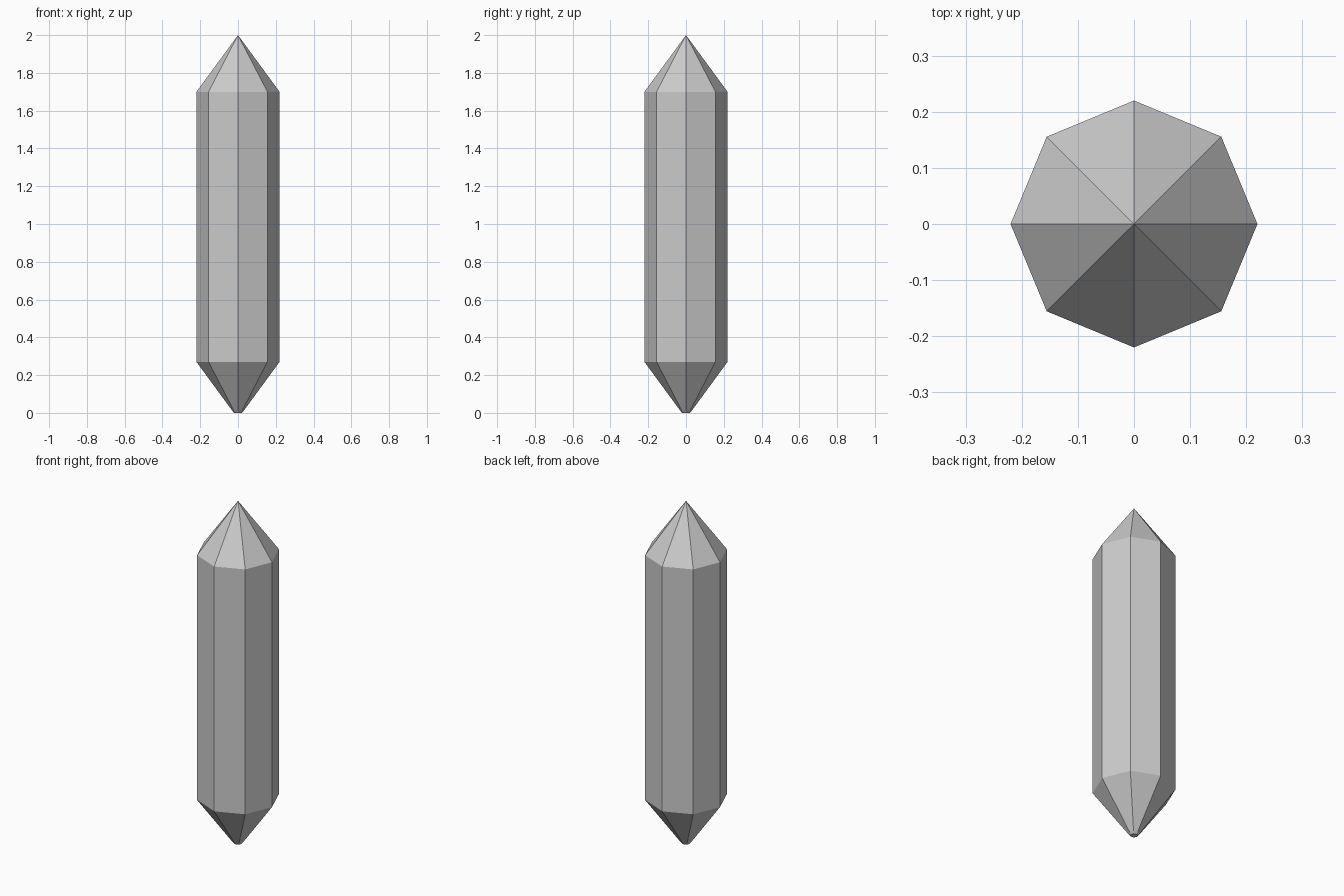
import bpy, bmesh
from math import cos, sin, pi

if "Cube" in bpy.data.objects:
    bpy.data.objects.remove(bpy.data.objects["Cube"])

SIDES = 8
# (radius, height) rings from the blunt lower tip to the upper shoulder
PROFILE = [(0.02, 0.0), (0.031, 0.012), (0.22, 0.27), (0.22, 1.70)]
APEX_Z = 2.0

bm = bmesh.new()
rings = [[bm.verts.new((r * cos(2 * pi * i / SIDES), r * sin(2 * pi * i / SIDES), z))
          for i in range(SIDES)] for r, z in PROFILE]

# Blunt tip cap
bm.faces.new(reversed(rings[0]))

# Lower taper and long straight shaft
for low, high in zip(rings, rings[1:]):
    for i in range(SIDES):
        j = (i + 1) % SIDES
        bm.faces.new((low[i], low[j], high[j], high[i]))

# Pointed top
apex = bm.verts.new((0, 0, APEX_Z))
for i in range(SIDES):
    bm.faces.new((rings[-1][i], rings[-1][(i + 1) % SIDES], apex))

mesh = bpy.data.meshes.new("crystal_shaft")
bm.to_mesh(mesh)
bm.free()
bpy.context.collection.objects.link(bpy.data.objects.new("crystal_shaft", mesh))
